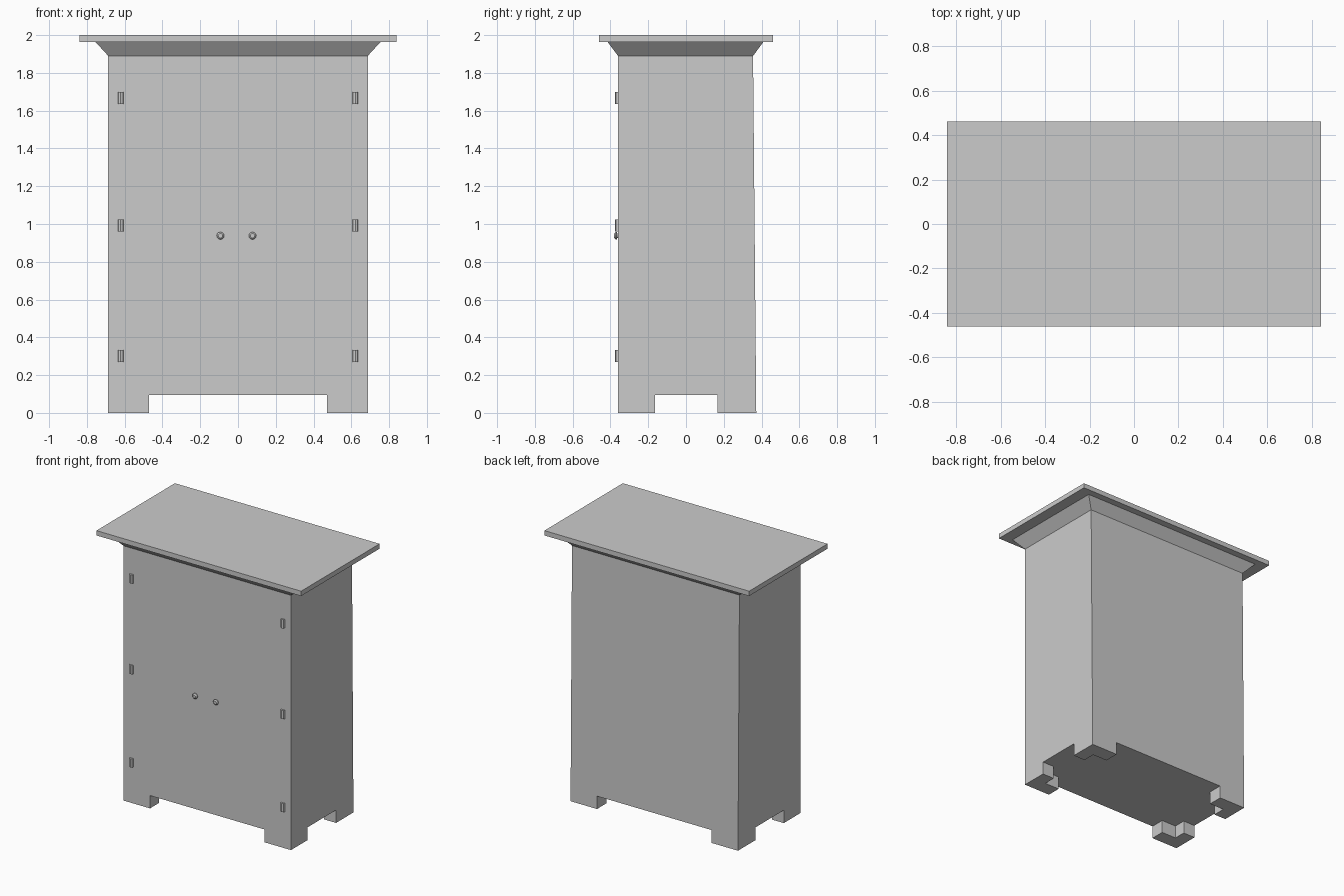
import bpy, bmesh
from math import pi, cos, sin

if "Cube" in bpy.data.objects:
    bpy.data.objects.remove(bpy.data.objects["Cube"])


def finish(name, bm):
    bmesh.ops.recalc_face_normals(bm, faces=bm.faces)
    mesh = bpy.data.meshes.new(name)
    bm.to_mesh(mesh)
    bm.free()
    ob = bpy.data.objects.new(name, mesh)
    bpy.context.collection.objects.link(ob)
    return ob


def loft(name, rings):
    """Closed solid through a list of equal-length point rings."""
    bm = bmesh.new()
    vs = [[bm.verts.new(p) for p in ring] for ring in rings]
    n = len(vs[0])
    for a, b in zip(vs, vs[1:]):
        for i in range(n):
            j = (i + 1) % n
            bm.faces.new((a[i], a[j], b[j], b[i]))
    bm.faces.new(vs[0])
    bm.faces.new(vs[-1])
    return finish(name, bm)


def rect(x, y0, y1, z):
    return [(-x, y0, z), (x, y0, z), (x, y1, z), (-x, y1, z)]


# Cabinet body, back leaning slightly inwards towards the top
body = loft("cabinet_body", [rect(0.687, -0.36, 0.372, 0),
                             rect(0.687, -0.36, 0.355, 1.89)])

# Openings below the body leave four L-shaped feet
foot_h = 0.095
cuts = {"front_opening_cutter": (0.47, -0.6, 0.6),
        "side_opening_cutter": (0.9, -0.165, 0.168),
        "underside_cutter": (0.59, -0.255, 0.262)}
for name, (x, y0, y1) in cuts.items():
    cutter = loft(name, [rect(x, y0, y1, -0.1), rect(x, y0, y1, foot_h)])
    mod = body.modifiers.new(name, 'BOOLEAN')
    mod.operation = 'DIFFERENCE'
    mod.solver = 'EXACT'
    mod.object = cutter
    bpy.context.view_layer.objects.active = body
    bpy.ops.object.modifier_apply(modifier=mod.name)
    bpy.data.objects.remove(cutter)

# Flared cornice and top board
loft("cornice", [rect(0.687, -0.36, 0.355, 1.89),
                 rect(0.755, -0.415, 0.41, 1.964)])
loft("top_board", [rect(0.84, -0.46, 0.46, 1.964),
                   rect(0.84, -0.46, 0.46, 2.0)])


# Hinge barrels, half sunk into the front
def hinge(name, x, z):
    r, h = 0.0155, 0.032
    rings = [[(x + r * cos(k * pi / 4), -0.36 + r * sin(k * pi / 4), z + s * h)
              for k in range(8)] for s in (-1, 1)]
    loft(name, rings)


for side, sx in (("left", -1), ("right", 1)):
    for level, z in (("lower", 0.302), ("middle", 0.993), ("upper", 1.666)):
        hinge(f"{side}_{level}_hinge", sx * 0.621, z)


# Door knobs: short stem and a rounded head
def knob(name, x, z, n=12):
    profile = [(0.012, -0.355), (0.012, -0.364), (0.02, -0.367),
               (0.02, -0.373), (0.012, -0.38)]
    loft(name, [[(x + r * cos(2 * pi * k / n), y, z + r * sin(2 * pi * k / n))
                 for k in range(n)] for r, y in profile])


knob("left_knob", -0.093, 0.938)
knob("right_knob", 0.077, 0.938)
